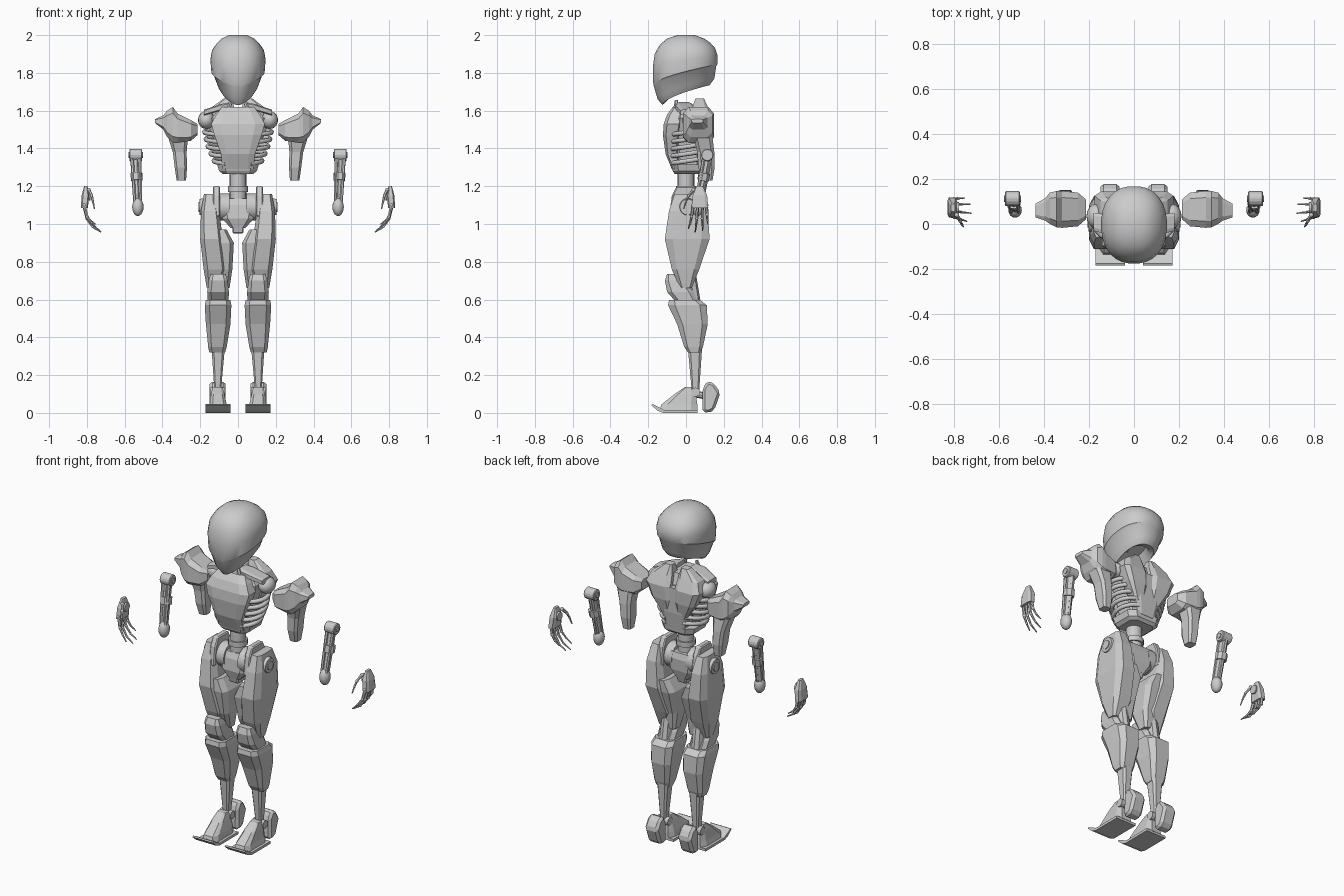
import bpy, bmesh, math
from mathutils import Vector, Matrix


def finish(name, bm, mirror=True, bevel=0.0, smooth=None):
    bmesh.ops.recalc_face_normals(bm, faces=bm.faces)
    me = bpy.data.meshes.new(name)
    bm.to_mesh(me)
    bm.free()
    ob = bpy.data.objects.new(name, me)
    bpy.context.collection.objects.link(ob)
    if smooth:
        bpy.ops.object.select_all(action='DESELECT')
        ob.select_set(True)
        bpy.context.view_layer.objects.active = ob
        bpy.ops.object.shade_smooth_by_angle(angle=math.radians(smooth))
    if bevel:
        b = ob.modifiers.new("chamfer", 'BEVEL')
        b.width, b.segments = bevel, 1
    if mirror:
        ob.modifiers.new("mirror", 'MIRROR')
    return ob


def stack(name, rows, mirror=True, n=8, e=0.5, axis='z', smooth=None):
    """Loft of rounded-box sections; row = (level, side0, side1, front, back[, back lift])."""
    bm = bmesh.new()
    angs = [2 * math.pi * (i + 0.5) / n for i in range(n)]
    unit = [(math.copysign(abs(math.cos(a)) ** e, math.cos(a)),
             math.copysign(abs(math.sin(a)) ** e, math.sin(a))) for a in angs]
    m = max(u for u, v in unit)
    rings = []
    for row in rows:
        a, s0, s1, y0, y1 = row[:5]
        lift = row[5] if len(row) > 5 else 0
        ring = []
        for u, v in unit:
            u, v = u / m, max(-1, min(1, v / m))
            s = (s0 + s1) / 2 + u * (s1 - s0) / 2
            y = (y0 + y1) / 2 + v * (y1 - y0) / 2
            h = a + lift * ((v + 1) / 2) ** 0.6
            ring.append(bm.verts.new((s, y, h) if axis == 'z' else (h, y, s)))
        rings.append(ring)
    for r0, r1 in zip(rings, rings[1:]):
        for i in range(n):
            j = (i + 1) % n
            bm.faces.new((r0[i], r0[j], r1[j], r1[i]))
    bm.faces.new(rings[0])
    bm.faces.new(rings[-1])
    return finish(name, bm, mirror, smooth=smooth)


def prism(name, profile, x0, x1, bevel=0.0, mirror=True):
    """Side profile of (y, z) points extruded across x."""
    bm = bmesh.new()
    f = bm.faces.new([bm.verts.new((x0, y, z)) for y, z in profile])
    ext = bmesh.ops.extrude_face_region(bm, geom=[f])['geom']
    bmesh.ops.translate(bm, vec=(x1 - x0, 0, 0),
                        verts=[v for v in ext if isinstance(v, bmesh.types.BMVert)])
    return finish(name, bm, mirror, bevel)


def bar(name, p, q, r0, r1=None, n=8, mirror=True, bevel=0.0, smooth=None):
    p, q = Vector(p), Vector(q)
    d = q - p
    mat = Matrix.Translation((p + q) / 2) @ d.to_track_quat('Z', 'Y').to_matrix().to_4x4()
    bm = bmesh.new()
    bmesh.ops.create_cone(bm, cap_ends=True, segments=n, radius1=r0,
                          radius2=r0 if r1 is None else r1, depth=d.length, matrix=mat)
    return finish(name, bm, mirror, bevel, smooth)


def ball(name, c, size, mirror=True):
    bm = bmesh.new()
    bmesh.ops.create_uvsphere(bm, u_segments=16, v_segments=10, radius=1,
                              matrix=Matrix.Translation(c) @ Matrix.Diagonal((*size, 1)))
    return finish(name, bm, mirror, smooth=40)


# Helmet head with recessed neck opening
head = [(1.72, .04, -.04, .08, .05), (1.68, .065, -.07, .09, .06), (1.63, .082, -.125, .125, .105),
        (1.66, .105, -.15, .15, .11), (1.725, .13, -.169, .16, .11), (1.735, .141, -.173, .166, .11),
        (1.83, .146, -.176, .168, .06), (1.90, .137, -.166, .155, .03), (1.95, .112, -.138, .128, .01),
        (1.982, .085, -.1, .095), (2.0, .05, -.045, .045)]
stack("helmet_head", [(r[0], -r[1], *r[1:]) for r in head], mirror=False, n=28, e=0.88, smooth=32)

# Chest plate, inner core, spine and waist
chest = [(1.29, .082, -.075, -.03), (1.37, .09, -.108, -.04), (1.47, .125, -.122, -.03),
         (1.53, .142, -.118, -.02), (1.58, .115, -.1, -.01), (1.62, .085, -.07, 0)]
stack("chest_plate", [(z, -x, x, a, b) for z, x, a, b in chest], mirror=False)
stack("chest_core", [(1.3, -.07, .07, -.05, .08), (1.45, -.1, .1, -.07, .09),
                     (1.56, -.14, .14, -.06, .1), (1.62, -.09, .09, -.04, .08)], mirror=False)
stack("rib_base", [(1.265, -.08, .08, -.06, .09), (1.28, -.1, .1, -.07, .105),
                   (1.315, -.11, .11, -.08, .11)], mirror=False)
bar("waist", (0, 0, 1.1), (0, 0, 1.28), .044, n=20, mirror=False, smooth=40)
bar("waist_collar", (0, 0, 1.17), (0, 0, 1.2), .053, n=20, mirror=False, smooth=40)
stack("back_plate", [(1.3, -.06, .06, .06, .11), (1.4, -.085, .085, .06, .125),
                     (1.55, -.06, .06, .06, .13)], mirror=False)

# Ribs sweeping from spine to chest plate
for i, rx in enumerate((.128, .145, .16, .17, .178)):
    cu = bpy.data.curves.new("rib", 'CURVE')
    cu.dimensions, cu.bevel_depth, cu.bevel_resolution = '3D', .013, 1
    cu.use_fill_caps = True
    sp = cu.splines.new('POLY')
    sp.points.add(10)
    for k, pt in enumerate(sp.points):
        t = math.radians(25 + 13.5 * k)
        pt.co = (rx * math.sin(t) ** 0.8, .015 - .1 * math.cos(t),
                 1.335 + .038 * i - .015 * math.cos(t), 1)
    ob = bpy.data.objects.new("rib", cu)
    bpy.context.collection.objects.link(ob)
    ob.modifiers.new("mirror", 'MIRROR')

# Shoulder blades, collar pieces and shoulder joints
stack("shoulder_blade", [(1.37, .025, .075, .06, .115), (1.47, .015, .14, .05, .14),
                         (1.55, .015, .175, .04, .145), (1.61, .02, .15, .03, .12),
                         (1.665, .03, .075, .05, .095)])
stack("collar", [(.04, 1.60, 1.645, -.05, .03), (.09, 1.60, 1.635, -.055, .04),
                 (.18, 1.575, 1.605, -.03, .05)], axis='x')
bar("neck_strut", (.06, -.06, 1.58), (.035, -.05, 1.655), .013, .009, n=6)
ball("shoulder_joint", (.168, .035, 1.55), (.044, .055, .047))

# Shoulder armour and upper arm
stack("shoulder_armour", [(.215, 1.47, 1.53, .02, .11), (.25, 1.44, 1.55, -.01, .14),
                          (.32, 1.43, 1.585, -.017, .147), (.345, 1.43, 1.62, -.015, .147),
                          (.375, 1.46, 1.6, 0, .14), (.395, 1.5, 1.575, .015, .115),
                          (.44, 1.535, 1.555, .03, .09)], axis='x')
stack("upper_arm", [(1.23, .275, .325, .085, .14), (1.30, .27, .335, .065, .152),
                    (1.38, .272, .345, .06, .15), (1.46, .265, .37, .04, .14)])

# Forearm: elbow hub, main beam, pistons, wrist
bar("elbow_hub", (.508, .113, 1.365), (.575, .113, 1.365), .033, n=16, bevel=.004)
bar("elbow_pin", (.503, .113, 1.365), (.58, .113, 1.365), .015, n=12)
bar("forearm_beam", (.541, .115, 1.36), (.531, .065, 1.1), .024, .02, n=6)
for dx, dy in ((-.02, -.012), (.02, -.012), (0, .022)):
    bar("forearm_piston", (.541 + dx, .107 + dy, 1.35), (.531 + dx * .8, .065 + dy, 1.12), .01, .008, n=6)
bar("forearm_band", (.538, .098, 1.27), (.536, .09, 1.23), .032, n=8)
ball("wrist_ball", (.53, .062, 1.09), (.03, .034, .048))

# Hand with four fingers and a thumb
stack("palm", [(1.085, .795, .832, .03, .118), (1.15, .787, .828, .035, .112),
               (1.2, .797, .815, .055, .09)])
bar("palm_disc", (.78, .072, 1.15), (.795, .072, 1.15), .025, n=12)
fingers = [((.813, .038, 1.1), (.8, .03, 1.04), (.775, .022, 1.005), (.745, .012, .975)),
           ((.815, .062, 1.1), (.8, .057, 1.03), (.77, .053, .985), (.725, .048, .957)),
           ((.815, .086, 1.1), (.8, .086, 1.03), (.77, .088, .99), (.73, .088, .965)),
           ((.813, .108, 1.1), (.805, .111, 1.05), (.785, .114, 1.02), (.755, .116, 1.0)),
           ((.79, .04, 1.18), (.775, .015, 1.15), (.768, 0, 1.12), (.76, -.012, 1.08))]
for pts in fingers:
    for k in range(3):
        bar("finger", pts[k], pts[k + 1], .0095 - .002 * k, .0075 - .0022 * k, n=6)
        ball("knuckle", pts[k], [.0105 - .002 * k] * 3)

# Pelvis and hip joints
stack("pelvis", [(.98, -.04, .04, -.05, .05), (1.03, -.085, .085, -.065, .065),
                 (1.1, -.1, .1, -.06, .07), (1.135, -.085, .085, -.045, .06)], mirror=False)
prism("crotch_block", [(-.06, 1.03), (-.04, .95), (.04, .95), (.065, 1.03)], -.03, .03, .006, False)
bar("hip_drum", (.045, 0, 1.09), (.12, 0, 1.09), .072, n=20, smooth=40)
prism("hip_arch", [(-.09, 1.04), (-.075, 1.15), (-.05, 1.2), (.05, 1.2), (.075, 1.15), (.09, 1.04)],
      .095, .132, .006)
bar("hip_cap", (.17, .01, 1.09), (.203, .01, 1.09), .05, .042, n=20, smooth=40)
bar("hip_bolt", (.2, .01, 1.09), (.208, .01, 1.09), .026, n=16, smooth=40)

# Thigh: outer and inner shells
stack("thigh_outer", [(.66, .1, .165, -.03, .03), (.76, .06, .182, -.075, .07),
                      (.92, .08, .2, -.112, .125), (1.07, .1, .196, -.09, .115),
                      (1.16, .115, .18, -.06, .08)])
stack("thigh_inner", [(.66, .045, .12, -.02, .045), (.76, .03, .13, -.065, .06),
                      (.9, .022, .13, -.095, .105), (.97, .06, .13, -.09, .11)])

# Knee and lower leg
stack("knee_cap", [(.595, .05, .16, -.06, .06), (.64, .048, .163, -.1, .04),
                   (.70, .055, .155, -.112, -.01), (.735, .065, .145, -.1, -.06)])
bar("knee_link", (.105, .045, .57), (.105, .025, .72), .035, .03, n=8)
stack("shin_armour", [(.32, .068, .152, .01, .078), (.35, .06, .158, -.01, .09),
                      (.47, .04, .17, -.047, .115), (.57, .035, .176, -.095, .11),
                      (.597, .04, .17, -.09, .075)])
stack("shank", [(.12, .09, .125, .03, .07), (.34, .07, .14, .01, .085)])

# Foot: sole, instep, ankle and heel block
prism("sole", [(-.185, .042), (-.15, .012), (-.12, 0), (.06, 0), (.06, .015), (-.115, .015), (-.175, .046)],
      .04, .172)
stack("instep", [(.012, .055, .157, -.14, .062), (.045, .06, .15, -.13, .06),
                 (.10, .072, .143, -.06, .052), (.137, .082, .135, -.005, .035)])
bar("ankle_pin", (.07, .05, .11), (.145, .05, .11), .024, n=12)
bar("heel_link", (.107, .05, .1), (.107, .1, .09), .018, n=8)
prism("heel_block", [(.086, .005), (.088, .13), (.115, .17), (.15, .155), (.182, .105), (.15, .015), (.12, 0)],
      .065, .15, .014)
